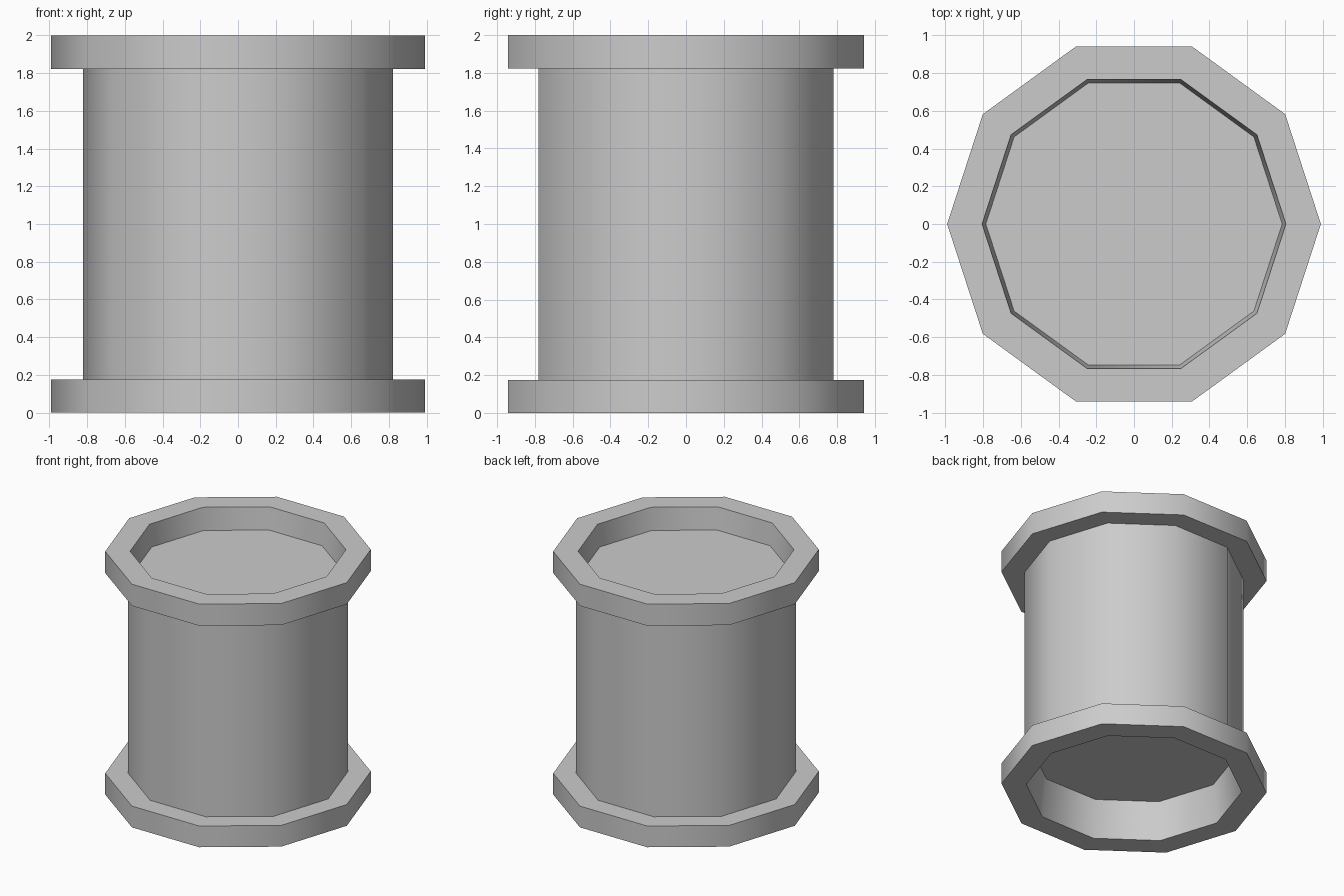
import bpy, bmesh, math

if "Cube" in bpy.data.objects:
    bpy.data.objects.remove(bpy.data.objects["Cube"])

SIDES = 10


def lathe(name, profile):
    """Revolve an (radius, z) profile, listed from bottom to top along the outside, into a ten-sided part."""
    bm = bmesh.new()
    rings = []
    for r, z in profile:
        if r == 0:
            rings.append([bm.verts.new((0, 0, z))])
        else:
            rings.append([bm.verts.new((r * math.cos(math.tau * i / SIDES),
                                        r * math.sin(math.tau * i / SIDES), z))
                          for i in range(SIDES)])
    for a, b in zip(rings, rings[1:]):
        if len(a) == 1:
            bm.faces.new(b[::-1])
            bm.verts.remove(a[0])
        elif len(b) == 1:
            bm.faces.new(a)
            bm.verts.remove(b[0])
        else:
            for i in range(SIDES):
                j = (i + 1) % SIDES
                bm.faces.new((a[i], a[j], b[j], b[i]))
    mesh = bpy.data.meshes.new(name)
    bm.to_mesh(mesh)
    bm.free()
    obj = bpy.data.objects.new(name, mesh)
    bpy.context.collection.objects.link(obj)
    # Smooth around the sides, sharp at the rims
    bpy.ops.object.select_all(action='DESELECT')
    obj.select_set(True)
    bpy.context.view_layer.objects.active = obj
    bpy.ops.object.shade_smooth_by_angle(angle=math.radians(40))
    return obj


# Bottom flange with a deep tapered recess underneath
lathe("bottom_flange", [(0, 0.315), (0.77, 0.315), (0.805, 0), (0.99, 0),
                        (0.99, 0.175), (0.82, 0.175)])

# Straight drum wall
lathe("drum_wall", [(0.82, 0.175), (0.82, 1.822)])

# Top flange with a shallow tapered recess
lathe("top_flange", [(0.82, 1.822), (0.99, 1.822), (0.99, 2), (0.805, 2),
                     (0.785, 1.818), (0, 1.818)])
